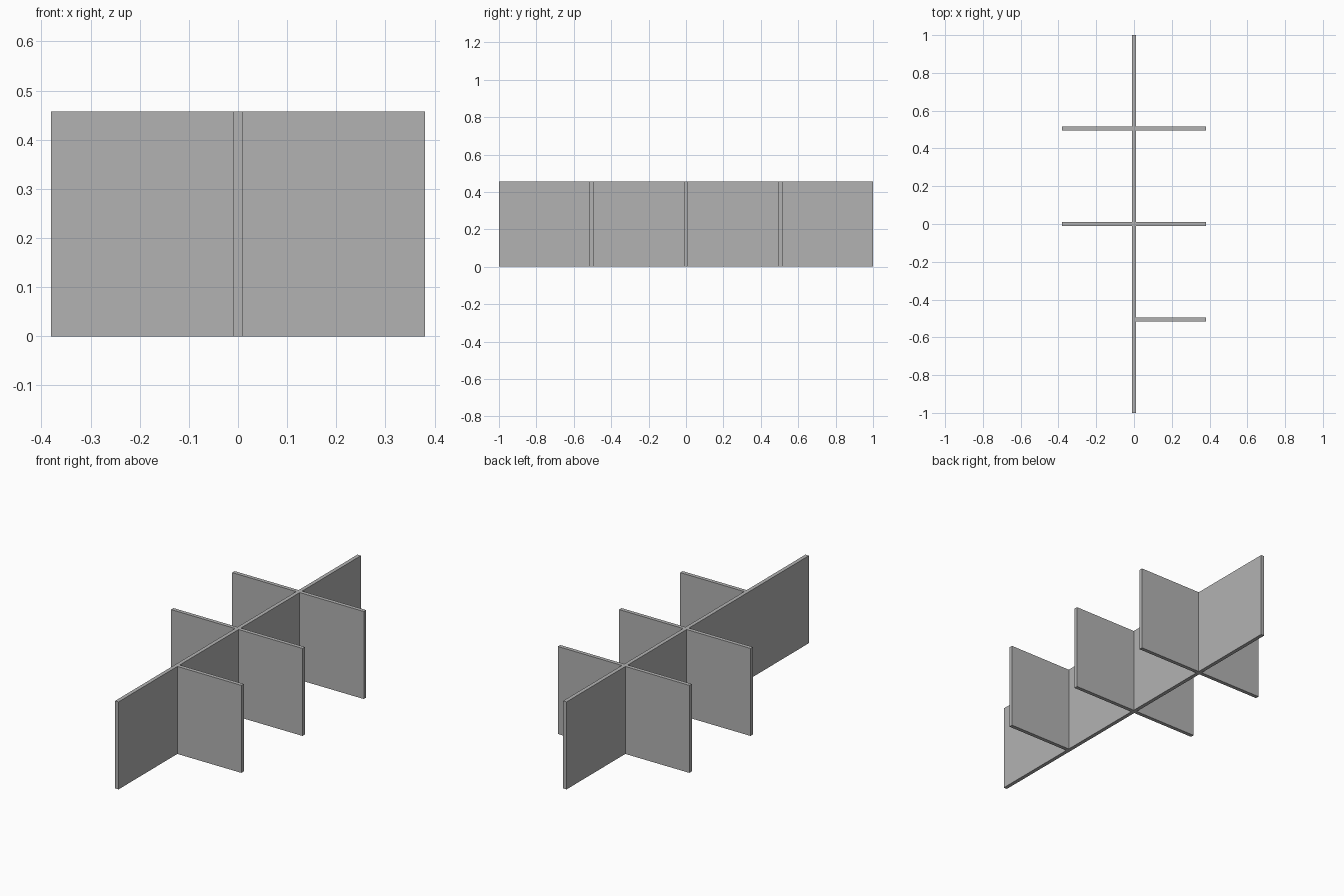
import bpy

cube = bpy.data.objects.get("Cube")
if cube:
    bpy.data.objects.remove(cube, do_unlink=True)

HEIGHT = 0.457
THICK = 0.02
HALF_WIDTH = 0.38
SPACING = 0.505

grey = bpy.data.materials.new("plain grey")
grey.use_nodes = True
colour = (0.45, 0.45, 0.45, 1)
grey.diffuse_color = colour
grey.node_tree.nodes["Principled BSDF"].inputs["Base Color"].default_value = colour


def panel(name, x, y, size_x, size_y):
    """Upright board standing on the ground, centred on x, y."""
    bpy.ops.mesh.primitive_cube_add(size=1, location=(x, y, HEIGHT / 2))
    obj = bpy.context.object
    obj.name = name
    obj.scale = (size_x, size_y, HEIGHT)
    bpy.ops.object.transform_apply(location=False, rotation=False, scale=True)
    obj.data.materials.append(grey)


# Long central divider
panel("long_divider", 0, 0, THICK, 2)

# Cross dividers butt against the long one; the front row has only a left wing
wing = HALF_WIDTH - THICK / 2
wing_x = (HALF_WIDTH + THICK / 2) / 2
rows = {"front": -SPACING, "middle": 0, "back": SPACING}
for row, y in rows.items():
    panel(row + "_left_divider", wing_x, y, wing, THICK)
    if row != "front":
        panel(row + "_right_divider", -wing_x, y, wing, THICK)
